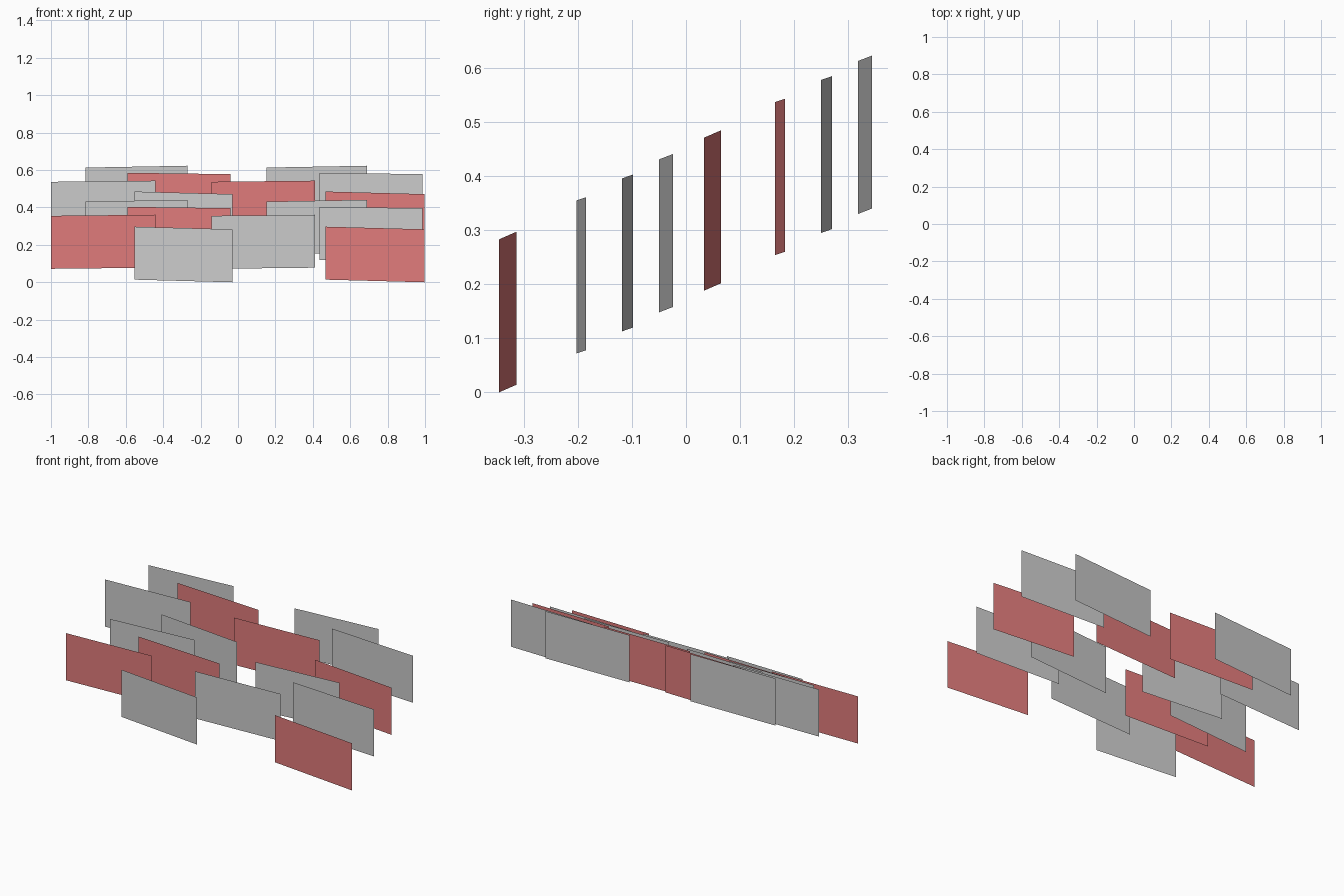
import bpy, bmesh

if "Cube" in bpy.data.objects:
    bpy.data.objects.remove(bpy.data.objects["Cube"])

red = bpy.data.materials.new("red")
red.diffuse_color = (0.75, 0.2, 0.2, 1)
red.use_nodes = True
red.node_tree.nodes["Principled BSDF"].inputs["Base Color"].default_value = red.diffuse_color
HEIGHT = 0.283

# One thin upright panel, slightly angled, its bottom edge sloping with depth
def panel(name, x0, x1, left, right, coloured):
    bm = bmesh.new()
    bottom = [bm.verts.new((x, y, z)) for x, (y, z) in ((x0, left), (x1, right))]
    edge = bm.edges.new(bottom)
    top = bmesh.ops.extrude_edge_only(bm, edges=[edge])["geom"]
    verts = [v for v in top if isinstance(v, bmesh.types.BMVert)]
    bmesh.ops.translate(bm, verts=verts, vec=(0, 0, HEIGHT))
    bm.normal_update()
    for f in bm.faces:
        if f.normal.y > 0:
            f.normal_flip()
    mesh = bpy.data.meshes.new(name)
    bm.to_mesh(mesh)
    bm.free()
    obj = bpy.data.objects.new(name, mesh)
    bpy.context.collection.objects.link(obj)
    if coloured:
        mesh.materials.append(red)

# Row pattern: x spans of the two panels, (y, z) at the left and right ends,
# and which panels are red in the front and rear tier
rows = [
    ((-0.554, -0.03), (0.467, 0.998), (-0.314, 0.014), (-0.346, 0.0), "GR", "GR"),
    ((-1.0, -0.442), (-0.143, 0.413), (-0.203, 0.072), (-0.185, 0.078), "RG", "GR"),
    ((-0.592, -0.04), (0.435, 0.987), (-0.098, 0.12), (-0.118, 0.113), "RG", "RG"),
    ((-0.816, -0.271), (0.152, 0.691), (-0.05, 0.148), (-0.024, 0.158), "GG", "GG"),
]

# Two tiers, the rear one stepped back and up
for t, (tier, dy, dz) in enumerate((("front", 0, 0), ("rear", 0.368, 0.182))):
    for i, row in enumerate(rows):
        # the first row of the rear tier sits slightly further back and higher
        oy, oz = (0.379, 0.188) if t and i == 0 else (dy, dz)
        left, right = [(y + oy, z + oz) for y, z in row[2:4]]
        for k, side in enumerate(("left", "right")):
            panel(f"{tier}_row{i + 1}_{side}_panel", *row[k], left, right, row[4 + t][k] == "R")
